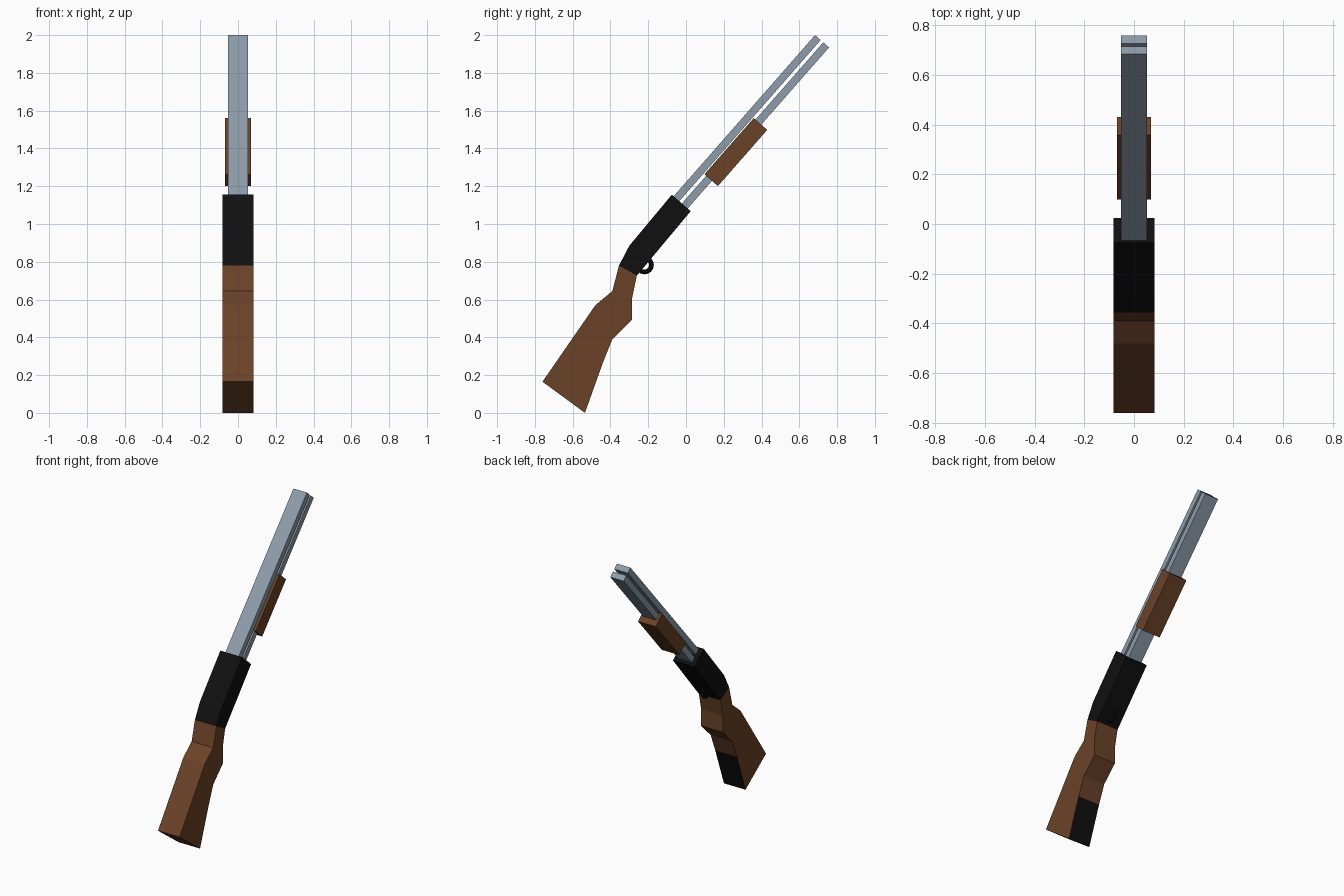
import bpy, bmesh, math
from mathutils import Vector

cube = bpy.data.objects.get("Cube")
if cube:
    bpy.data.objects.remove(cube, do_unlink=True)


def material(name, rgb):
    m = bpy.data.materials.new(name)
    m.use_nodes = True
    m.diffuse_color = (*rgb, 1)
    m.node_tree.nodes["Principled BSDF"].inputs["Base Color"].default_value = (*rgb, 1)
    return m


wood = material("brown wood", (0.147, 0.055, 0.021))
steel = material("grey steel", (0.27, 0.335, 0.405))
black = material("black metal", (0.005, 0.005, 0.005))


def extrude_profile(name, points, half_width, *mats):
    """Extrude a side profile of (y, z) points symmetrically across x."""
    bm = bmesh.new()
    base = bm.faces.new([bm.verts.new((-half_width, y, z)) for y, z in points])
    ext = bmesh.ops.extrude_face_region(bm, geom=[base])
    moved = [v for v in ext["geom"] if isinstance(v, bmesh.types.BMVert)]
    bmesh.ops.translate(bm, verts=moved, vec=(2 * half_width, 0, 0))
    bmesh.ops.recalc_face_normals(bm, faces=bm.faces)
    mesh = bpy.data.meshes.new(name)
    bm.to_mesh(mesh)
    bm.free()
    for m in mats:
        mesh.materials.append(m)
    obj = bpy.data.objects.new(name, mesh)
    bpy.context.collection.objects.link(obj)
    return obj


# Barrel frame: distance back from the muzzle, and depth below the top edge
muzzle = Vector((0.683, 2.0))
back = Vector((-0.66, -0.752)).normalized()
down = Vector((-back.y, back.x))


def slanted_bar(name, start, end, top, bottom, half_width, mat):
    corners = [(start, top), (end, top), (end, bottom), (start, bottom)]
    pts = [muzzle + back * u + down * v for u, v in corners]
    return extrude_profile(name, pts, half_width, mat)


slanted_bar("upper_barrel", 0, 1.2, 0, 0.04, 0.052, steel)
slanted_bar("lower_barrel", 0, 1.2, 0.058, 0.099, 0.052, steel)
slanted_bar("forend_grip", 0.544, 0.94, 0.046, 0.141, 0.068, wood)

# Receiver
extrude_profile("receiver", [(-0.355, 0.78), (-0.30, 0.885), (-0.075, 1.155),
                             (0.025, 1.068), (-0.26, 0.727)], 0.083, black)

# Stock with a black patch on its lower underside
stock = extrude_profile("stock", [
    (-0.76, 0.165), (-0.535, 0.0), (-0.44, 0.265), (-0.39, 0.39), (-0.285, 0.495),
    (-0.285, 0.61), (-0.26, 0.727), (-0.355, 0.78), (-0.39, 0.645), (-0.48, 0.57),
], 0.083, wood, black)
for face in stock.data.polygons:
    if face.normal.y > 0.5 and face.center.z < 0.2:
        face.material_index = 1

# Trigger guard ring
bpy.ops.mesh.primitive_torus_add(major_radius=0.037, minor_radius=0.0125,
                                 major_segments=24, minor_segments=10,
                                 location=(0, -0.22, 0.783),
                                 rotation=(0, math.pi / 2, 0))
guard = bpy.context.object
guard.name = "trigger_guard"
guard.data.materials.append(black)
bpy.ops.object.shade_smooth_by_angle()
